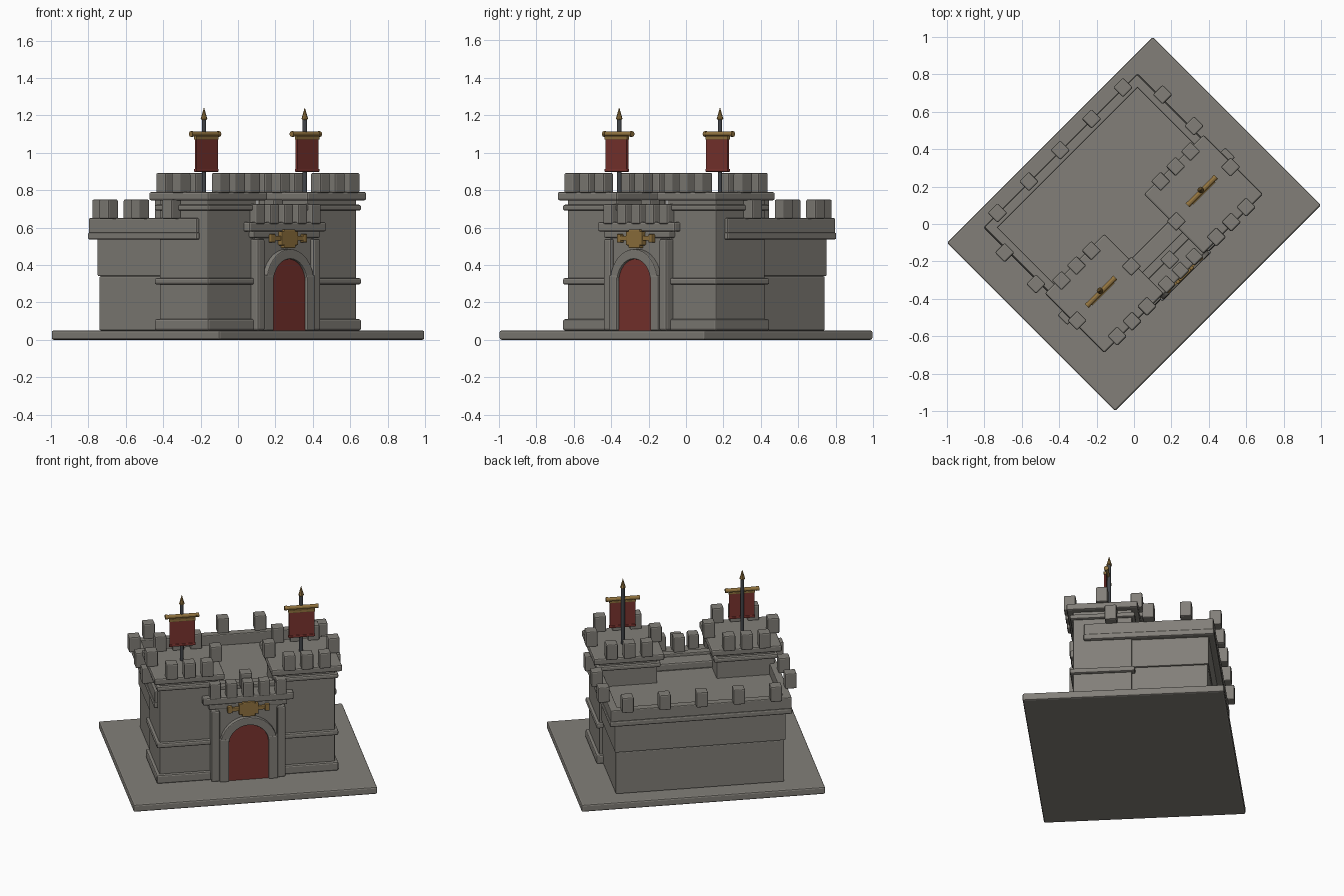
import bpy, bmesh, math
from mathutils import Matrix, Vector

if "Cube" in bpy.data.objects:
    bpy.data.objects.remove(bpy.data.objects["Cube"])

TURN = Matrix.Rotation(math.radians(45), 4, 'Z')   # whole fort is turned 45 degrees


def material(name, color):
    m = bpy.data.materials.new(name)
    m.diffuse_color = (*color, 1)
    m.use_nodes = True
    m.node_tree.nodes["Principled BSDF"].inputs["Base Color"].default_value = m.diffuse_color
    return m


STONE = material("stone_grey", (0.225, 0.213, 0.19))
RED = material("banner_red", (0.20, 0.034, 0.028))
GOLD = material("old_gold", (0.29, 0.175, 0.05))
IRON = material("dark_iron", (0.055, 0.06, 0.068))


def finish(bm, name, mat, bevel=0.0):
    bmesh.ops.recalc_face_normals(bm, faces=bm.faces)
    me = bpy.data.meshes.new(name)
    bm.to_mesh(me)
    bm.free()
    me.materials.append(mat)
    ob = bpy.data.objects.new(name, me)
    ob.matrix_world = TURN
    bpy.context.collection.objects.link(ob)
    if bevel:
        mod = ob.modifiers.new("soft_edges", 'BEVEL')
        mod.width = bevel
        mod.segments = 2
        mod.limit_method = 'ANGLE'
    return ob


def boxes(name, spans, mat=STONE, bevel=0.006):
    """One object from a list of (x0, x1, y0, y1, z0, z1) blocks."""
    bm = bmesh.new()
    for x0, x1, y0, y1, z0, z1 in spans:
        m = Matrix.Translation(((x0 + x1) / 2, (y0 + y1) / 2, (z0 + z1) / 2))
        m = m @ Matrix.Diagonal((x1 - x0, y1 - y0, z1 - z0, 1))
        bmesh.ops.create_cube(bm, size=1, matrix=m)
    return finish(bm, name, mat, bevel)


def block(cx, cy, hx, hy, z0, z1):
    return (cx - hx, cx + hx, cy - hy, cy + hy, z0, z1)


def extrude_profile(name, pts, y0, y1, mat, bevel=0.0):
    """Extrude an x-z outline along y."""
    bm = bmesh.new()
    f = bm.faces.new([bm.verts.new((x, y0, z)) for x, z in pts])
    g = bmesh.ops.extrude_face_region(bm, geom=[f])
    bmesh.ops.translate(bm, vec=(0, y1 - y0, 0),
                        verts=[v for v in g["geom"] if isinstance(v, bmesh.types.BMVert)])
    return finish(bm, name, mat, bevel)


def rod(name, center, r1, r2, depth, mat, sides=12, axis='Z'):
    bm = bmesh.new()
    m = Matrix.Translation(center)
    if axis == 'X':
        m = m @ Matrix.Rotation(math.pi / 2, 4, 'Y')
    bmesh.ops.create_cone(bm, cap_ends=True, segments=sides, radius1=r1, radius2=r2,
                          depth=depth, matrix=m)
    return finish(bm, name, mat)


def arc(r, cz, n=16):
    return [(r * math.cos(math.pi * i / n), cz + r * math.sin(math.pi * i / n))
            for i in range(n + 1)]


# Ground slab
boxes("base_slab", [block(0, 0, 0.778, 0.636, 0, 0.05)], bevel=0.01)

# Main hall: two wall courses, ledge, parapet and roof
CY = 0.144
boxes("hall_lower_wall", [block(0, CY, 0.538, 0.368, 0.05, 0.34)])
boxes("hall_upper_wall", [block(0, CY, 0.545, 0.375, 0.34, 0.56)])
boxes("hall_ledge", [block(0, CY, 0.583, 0.413, 0.535, 0.575)], bevel=0.01)
HX, HY, T = 0.578, 0.408, 0.05
boxes("hall_parapet", [
    (-HX, HX, CY + HY - T, CY + HY, 0.57, 0.65),
    (-HX, HX, CY - HY, CY - HY + T, 0.57, 0.65),
    (-HX, -HX + T, CY - HY, CY + HY, 0.57, 0.65),
    (HX - T, HX, CY - HY, CY + HY, 0.57, 0.65)])

# Hall merlons
M = 0.037
spots = [(i * 0.237, CY + s * 0.414) for i in range(-2, 3) for s in (-1, 1)]
spots += [(s * 0.597, CY + i * 0.237) for i in range(-1, 2) for s in (-1, 1)]
boxes("hall_merlons", [block(x, y, M, M, 0.645, 0.75) for x, y in spots], bevel=0.008)

# Twin towers with string courses, cornice, merlons and banners
TY = -0.15
for side, s in (("left", -1), ("right", 1)):
    tx = s * 0.375
    boxes(side + "_tower_body", [block(tx, TY, 0.185, 0.185, 0.05, 0.76)])
    boxes(side + "_tower_courses", [block(tx, TY, 0.205, 0.205, a, b) for a, b in
                                    ((0.05, 0.11), (0.295, 0.33), (0.69, 0.722))], bevel=0.01)
    boxes(side + "_tower_cornice", [block(tx, TY, 0.225, 0.225, 0.745, 0.79)], bevel=0.01)
    spots = [(tx + i * 0.113, TY + k * 0.21) for i in (-1, 0, 1) for k in (-1, 1)]
    spots += [(tx + k * 0.205, TY) for k in (-1, 1)]
    boxes(side + "_tower_merlons", [block(x, y, M, M, 0.785, 0.892) for x, y in spots],
          bevel=0.008)

    px, py = s * 0.381, -0.124
    rod(side + "_flagpole", (px, py, 0.98), 0.012, 0.012, 0.42, IRON)
    rod(side + "_spear_tip", (px, py, 1.21), 0.018, 0.001, 0.06, GOLD, 8)
    rod(side + "_spear_collar", (px, py, 1.178), 0.010, 0.018, 0.012, GOLD, 8)
    rod(side + "_banner_bar", (px, py - 0.008, 1.1), 0.013, 0.013, 0.2, GOLD, 12, 'X')
    for k in (-1, 1):
        rod(side + "_bar_end", (px + k * 0.1, py - 0.008, 1.1), 0.015, 0.015, 0.016,
            GOLD, 12, 'X')
    boxes(side + "_banner_band", [block(px, py - 0.018, 0.085, 0.009, 1.07, 1.09)], GOLD, 0.003)
    boxes(side + "_banner", [block(px, py - 0.018, 0.081, 0.006, 0.9, 1.075)], RED, 0)
    boxes(side + "_banner_hem", [block(px, py - 0.018, 0.085, 0.009, 0.898, 0.914)], RED, 0.003)

# Gatehouse between the towers
boxes("gate_wall", [(-0.21, 0.21, -0.365, -0.13, 0.05, 0.6)])
boxes("gate_under_cornice", [(-0.25, 0.25, -0.37, -0.14, 0.545, 0.58)])
boxes("gate_cornice", [(-0.29, 0.29, -0.378, -0.12, 0.578, 0.63)], bevel=0.01)
boxes("gate_merlons", [block(i * 0.105, -0.35, M - 0.003, M - 0.001, 0.62, 0.725)
                       for i in range(-2, 3)], bevel=0.008)
boxes("gate_pilasters", [block(s * 0.21, -0.34, 0.027, 0.048, 0.05, 0.54) for s in (-1, 1)],
      bevel=0.01)

# Arched door and its stone surround
R, CZ = 0.127, 0.305
extrude_profile("door", [(-R, 0.05)] + [(R, 0.05)] + arc(R, CZ), -0.382, -0.35, RED)
ring = arc(0.18, CZ) + arc(R, CZ)[::-1]
extrude_profile("door_arch", ring, -0.397, -0.35, STONE, 0.005)
boxes("door_jambs", [block(s * 0.156, -0.374, 0.03, 0.025, 0.05, 0.345) for s in (-1, 1)])

# Gold emblem over the door
boxes("emblem_plate", [block(0, -0.378, 0.062, 0.016, 0.505, 0.58),
                       block(0, -0.378, 0.042, 0.016, 0.49, 0.59)], GOLD, 0.005)
boxes("emblem_arms", [block(0, -0.378, 0.12, 0.011, 0.53, 0.555)], GOLD, 0.004)
boxes("emblem_ends", [block(s * 0.119, -0.378, 0.015, 0.014, 0.52, 0.565) for s in (-1, 1)],
      GOLD, 0.005)
